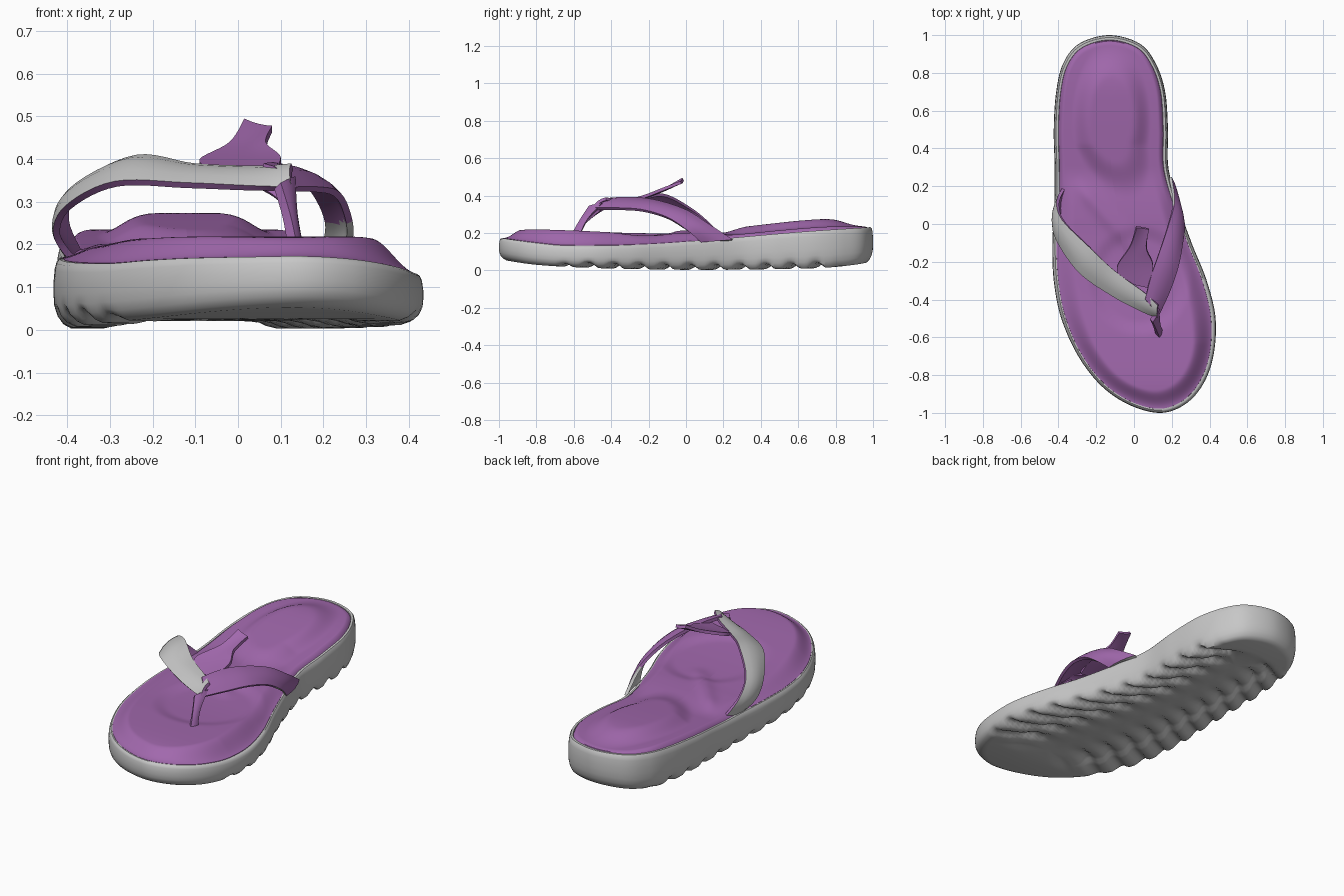
import bpy, math
from mathutils import Vector

if "Cube" in bpy.data.objects:
    bpy.data.objects.remove(bpy.data.objects["Cube"])


def material(name, rgb):
    m = bpy.data.materials.new(name)
    m.use_nodes = True
    m.diffuse_color = (*rgb, 1)
    m.node_tree.nodes["Principled BSDF"].inputs["Base Color"].default_value = (*rgb, 1)
    return m


purple = material("soft purple", (0.36, 0.14, 0.42))
grey = material("light grey", (0.57, 0.57, 0.57))


def spline(points, steps, closed=False):
    """Catmull-Rom through the points."""
    pts = [Vector(p) for p in points]
    n = len(pts)
    pick = (lambda i: pts[i % n]) if closed else (lambda i: pts[max(0, min(n - 1, i))])
    out = []
    for i in range(n if closed else n - 1):
        a, b, c, d = (pick(i + k) for k in (-1, 0, 1, 2))
        for k in range(steps):
            t = k / steps
            out.append(0.5 * (2 * b + (c - a) * t + (2 * a - 5 * b + 4 * c - d) * t * t
                              + (3 * b - a - 3 * c + d) * t ** 3))
    return out if closed else out + [pts[-1]]


def table(pairs):
    """Smooth height lookup along y."""
    pts = spline(pairs, 8)

    def look(y):
        for a, b in zip(pts, pts[1:]):
            if y <= b.x:
                t = max(0, (y - a.x) / (b.x - a.x))
                return a.y + (b.y - a.y) * t
        return pts[-1].y
    return look


def smooth(a, b, v):
    t = max(0, min(1, (v - a) / (b - a)))
    return t * t * (3 - 2 * t)


def finish(name, verts, faces, mats, angle=40, thick=0, rule=None):
    me = bpy.data.meshes.new(name)
    me.from_pydata([tuple(v) for v in verts], [], faces)
    ob = bpy.data.objects.new(name, me)
    bpy.context.collection.objects.link(ob)
    for m in mats:
        me.materials.append(m)
    if rule:
        for p in me.polygons:
            p.material_index = rule(p.center)
    bpy.ops.object.select_all(action="DESELECT")
    ob.select_set(True)
    bpy.context.view_layer.objects.active = ob
    if thick:
        mod = ob.modifiers.new("thickness", "SOLIDIFY")
        mod.thickness, mod.offset = thick, -1
        mod.material_offset = mod.material_offset_rim = 1
        bpy.ops.object.modifier_apply(modifier=mod.name)
    bpy.ops.object.shade_smooth_by_angle(angle=math.radians(angle))


# Foot outline, counter-clockwise from the heel
outline = spline([(-.13, 1), (-.29, .955), (-.375, .85), (-.412, .7), (-.425, .5), (-.42, .3),
                  (-.422, .1), (-.432, -.1), (-.425, -.3), (-.385, -.5), (-.295, -.7),
                  (-.17, -.86), (-.02, -.96), (.14, -1), (.27, -.955), (.365, -.85),
                  (.42, -.7), (.432, -.5), (.385, -.3), (.305, -.1), (.235, .1), (.182, .3),
                  (.18, .5), (.165, .7), (.115, .85), (.03, .955)], 14, True)
middle = table([(-.65, .06), (-.5, .02), (-.3, -.02), (-.1, -.065), (.1, -.09), (.3, -.12), (.7, -.122)])
edge = table([(-1, .175), (-.8, .147), (-.6, .132), (-.2, .14), (.2, .17), (.6, .205), (1, .232)])
base = table([(-1, .06), (-.8, .03), (-.5, .013), (-.1, .004), (.3, .004), (.7, .012), (.9, .03), (1, .05)])
crest = table([(-1, .2), (-.85, .218), (-.6, .213), (-.3, .2), (0, .2), (.2, .22),
               (.6, .265), (.8, .272), (1, .24)])


def rim(x, y):
    """Lip height, a little higher on the right side of the forefoot."""
    return edge(y) + .025 * (1 - smooth(-.42, .1, x)) * (1 - smooth(-.2, .3, y))


def ring(s):
    """Outline shrunk towards the centre line."""
    pts = []
    for p in outline:
        ya = max(-.63, min(.68, p.y))
        axis = Vector((middle(ya), ya))
        pts.append(axis + (p - axis) * s)
    return pts


def loft(name, levels, mats):
    n, verts, faces = len(outline), [], []
    for s, height in levels:
        verts += [(p.x, p.y, height(p.x, p.y, s)) for p in ring(s)]
    for i in range(len(levels) - 1):
        for j in range(n):
            k = (j + 1) % n
            faces.append((i * n + j, i * n + k, (i + 1) * n + k, (i + 1) * n + j))
    finish(name, verts, faces, mats)


# Sole: herringbone tread below, rounded wall and thin top lip
def tread(x, y, s):
    mask = smooth(-.75, -.55, y) * (1 - smooth(.72, .85, y))
    phase = ((y + .2 * s) / .135) % 1
    groove = .028 * (1 - smooth(.05, .38, abs(phase - .5))) * smooth(.1, .5, s)
    hollow = .018 * (1 - smooth(.5, .68, s))
    return max(0, base(y) + mask * (groove + hollow))


def wall(f):
    def height(x, y, s):
        mix = min(1, f * 2.5)
        low = tread(x, y, .93) * (1 - mix) + base(y) * mix
        return low + (rim(x, y) - low) * f
    return height


levels = [(s, tread) for s in (0, .15, .3, .42, .5, .56, .62, .68, .76, .84, .89)]
levels += [(s, wall(f)) for s, f in ((.94, .06), (.975, .17), (.995, .32), (1, .5), (1, .65),
                                     (.992, .85), (.98, .95), (.96, 1), (.92, 1), (.89, .8))]
loft("sole", levels, [grey])


# Footbed: sloping forefoot pad, heel cushion in a shallow trough, arch fold
def bed(x, y, s):
    lip = rim(x, y)
    rise = crest(y) - lip
    fore = 1 - smooth(.68, .97, s)
    oval = math.hypot((x + .12 - .3 * max(0, .42 - y)) / .2, (y - .55) / .4)
    heel = .3 * (1 - smooth(.84, .93, s)) + .7 * (1 - smooth(.55, 1.05, oval))
    mix = smooth(0, .3, y)
    z = lip + rise * (fore * (1 - mix) + heel * mix)
    # tuck under the wider lip around the heel
    z -= .014 * smooth(.9, .935, s) * mix
    ball = math.hypot((x - .03) / .28, (y + .3) / .3)
    z -= .014 * (1 - smooth(.7, 1, ball))
    fold = (x + .13) * .75 + (y - .02) * .66
    reach = math.hypot(x + .13, y - .02)
    return z + .014 * math.exp(-(fold / .04) ** 2) * (1 - smooth(.15, .3, reach))


loft("footbed", [(.95, lambda x, y, s: rim(x, y) - .014)]
     + [(.98 - .02 * i, bed) for i in range(2, 25)]
     + [(s, bed) for s in (.46, .41, .36, .31, .26, .2, .14, .07, 0)], [purple])


# Straps, post and tab are bands stretched between two edge paths
def band(name, edge_a, edge_b, mats, thick=.016, bulge=.012, rule=None):
    a, b = spline(edge_a, 6), spline(edge_b, 6)
    cols, verts, faces = 5, [], []
    for i, (p, q) in enumerate(zip(a, b)):
        j = min(i, len(a) - 2)
        normal = (a[j + 1] - a[j] + b[j + 1] - b[j]).cross(q - p).normalized()
        for c in range(cols):
            v = c / (cols - 1)
            verts.append(p.lerp(q, v) + normal * bulge * 4 * v * (1 - v))
    for i in range(len(a) - 1):
        for c in range(cols - 1):
            k = i * cols + c
            faces.append((k, k + cols, k + cols + 1, k + 1))
    finish(name, verts, faces, mats, 45, thick, rule)


band("right_strap",
     [(-.385, .06, .15), (-.432, 0, .22), (-.405, -.1, .29), (-.29, -.26, .348),
      (-.12, -.38, .345), (.03, -.46, .338), (.125, -.5, .335)],
     [(-.375, .2, .17), (-.41, .12, .26), (-.38, .02, .34), (-.24, -.12, .41),
      (-.1, -.25, .39), (.05, -.36, .385), (.125, -.43, .39)], [grey, purple])

band("left_strap",
     [(.2, .25, .165), (.215, .12, .25), (.185, 0, .325), (.135, -.15, .375), (.09, -.28, .392), (.06, -.4, .39)],
     [(.24, .08, .15), (.27, 0, .22), (.26, -.1, .285), (.235, -.23, .325), (.19, -.36, .335), (.13, -.49, .335)],
     [purple, purple, grey], rule=lambda c: 1 if c.z < .26 else 0)

band("toe_post",
     [(.1, -.52, .345), (.125, -.575, .26), (.145, -.63, .16)],
     [(.135, -.45, .36), (.14, -.53, .27), (.16, -.58, .16)], [purple], .026, .004)

band("post_web",
     [(.03, -.42, .345), (.09, -.48, .31), (.13, -.56, .25)],
     [(.08, -.42, .36), (.12, -.47, .325), (.14, -.54, .26)], [purple], .012, .003)

band("loose_tab",
     [(.08, -.34, .37), (.1, -.22, .405), (.065, -.13, .44), (.08, -.03, .478)],
     [(-.06, -.31, .375), (-.09, -.23, .4), (-.02, -.12, .44), (.015, -.02, .495)],
     [purple], .016, -.004)
